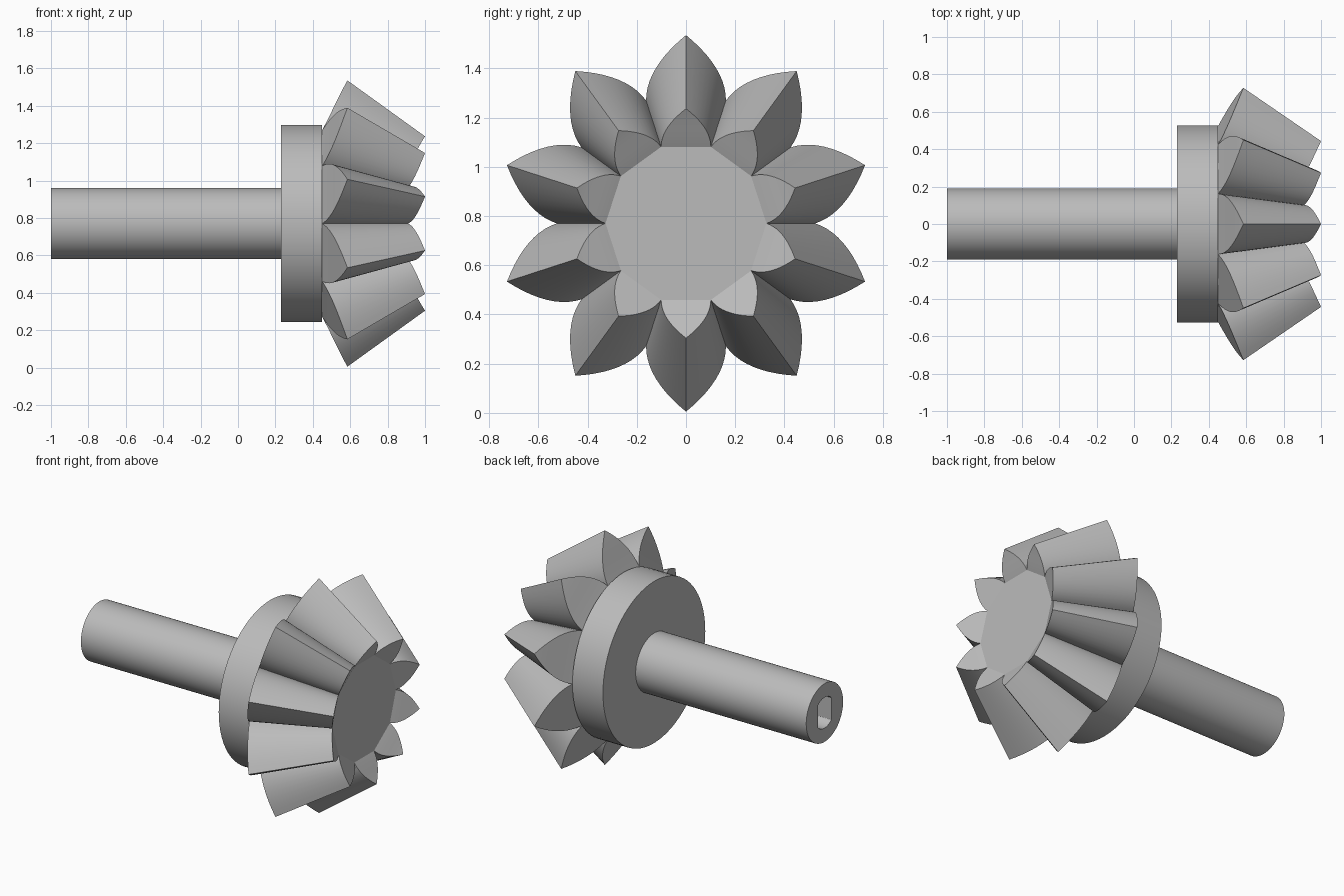
import bpy
import bmesh
from math import sin, cos, pi, radians

if "Cube" in bpy.data.objects:
    bpy.data.objects.remove(bpy.data.objects["Cube"], do_unlink=True)

AXIS_Z = 0.77
TEETH = 10
STEPS = 10      # points along each tooth flank
SEGMENTS = 72   # sides of the round parts

grey = bpy.data.materials.new("plain grey")
grey.use_nodes = True
grey.diffuse_color = (0.5, 0.5, 0.5, 1)
grey.node_tree.nodes["Principled BSDF"].inputs["Base Color"].default_value = (0.5, 0.5, 0.5, 1)


def loft(bm, rings, cap_ends=True):
    """Join rings of equal length with quads; return their vertices."""
    loops = [[bm.verts.new(p) for p in ring] for ring in rings]
    count = len(loops[0])
    for a, b in zip(loops, loops[1:]):
        for i in range(count):
            j = (i + 1) % count
            bm.faces.new((a[i], a[j], b[j], b[i]))
    if cap_ends:
        bm.faces.new(loops[0])
        bm.faces.new(loops[-1])
    return loops


def finish(bm, name):
    bmesh.ops.recalc_face_normals(bm, faces=bm.faces)
    mesh = bpy.data.meshes.new(name)
    bm.to_mesh(mesh)
    bm.free()
    mesh.materials.append(grey)
    obj = bpy.data.objects.new(name, mesh)
    bpy.context.collection.objects.link(obj)
    bpy.ops.object.select_all(action="DESELECT")
    obj.select_set(True)
    bpy.context.view_layer.objects.active = obj
    bpy.ops.object.shade_smooth_by_angle(angle=radians(25))
    return obj


def ring(x, radius, flat=None):
    """Circle around the axis, optionally with two flat sides."""
    points = []
    for i in range(SEGMENTS):
        a = 2 * pi * i / SEGMENTS
        y, z = radius * cos(a), radius * sin(a)
        if flat:
            y = max(-flat, min(flat, y))
        points.append((x, y, AXIS_Z + z))
    return points


# Shaft with a double-flat socket in its free end
bm = bmesh.new()
loft(bm, [ring(0.25, 0.19), ring(-1, 0.19), ring(-1, 0.1, 0.068), ring(-0.5, 0.1, 0.068)])
finish(bm, "shaft")

# Hub disc behind the teeth
bm = bmesh.new()
loft(bm, [ring(0.23, 0.527), ring(0.45, 0.527)])
finish(bm, "hub_disc")


def tooth_ring(x_root, x_tip, r_root, r_tip):
    """Leaf-shaped teeth around the axis, lying on a cone."""
    half = pi / TEETH
    width, base = r_root * sin(half), r_root * cos(half)
    points = []
    for tooth in range(TEETH):
        turn = 2 * half * tooth
        for k in range(-STEPS, STEPS):
            t = abs(k) / STEPS
            side = width * (1 - (1 - t) ** 2) * (1 if k > 0 else -1)
            up = r_tip + (base - r_tip) * t
            r = (side * side + up * up) ** 0.5
            x = x_root + (x_tip - x_root) * (r - r_root) / (r_tip - r_root)
            points.append((x, side * cos(turn) + up * sin(turn),
                           AXIS_Z + up * cos(turn) - side * sin(turn)))
    return points


# Bevel gear teeth: conical flanks, leaf-shaped ends, flat centre
bm = bmesh.new()
loops = loft(bm, [tooth_ring(0.45, 0.585, 0.525, 0.765),
                  tooth_ring(0.91, 1.0, 0.327, 0.466)], cap_ends=False)
for loop in loops:
    count = len(loop)
    for tooth in range(TEETH):
        tip = tooth * 2 * STEPS + STEPS
        for k in range(STEPS):
            left, right = loop[tip - k], loop[(tip + k) % count]
            low_left, low_right = loop[tip - k - 1], loop[(tip + k + 1) % count]
            if k == 0:
                bm.faces.new((left, low_left, low_right))
            else:
                bm.faces.new((left, low_left, low_right, right))
    bm.faces.new(loop[::2 * STEPS])
finish(bm, "bevel_teeth")
